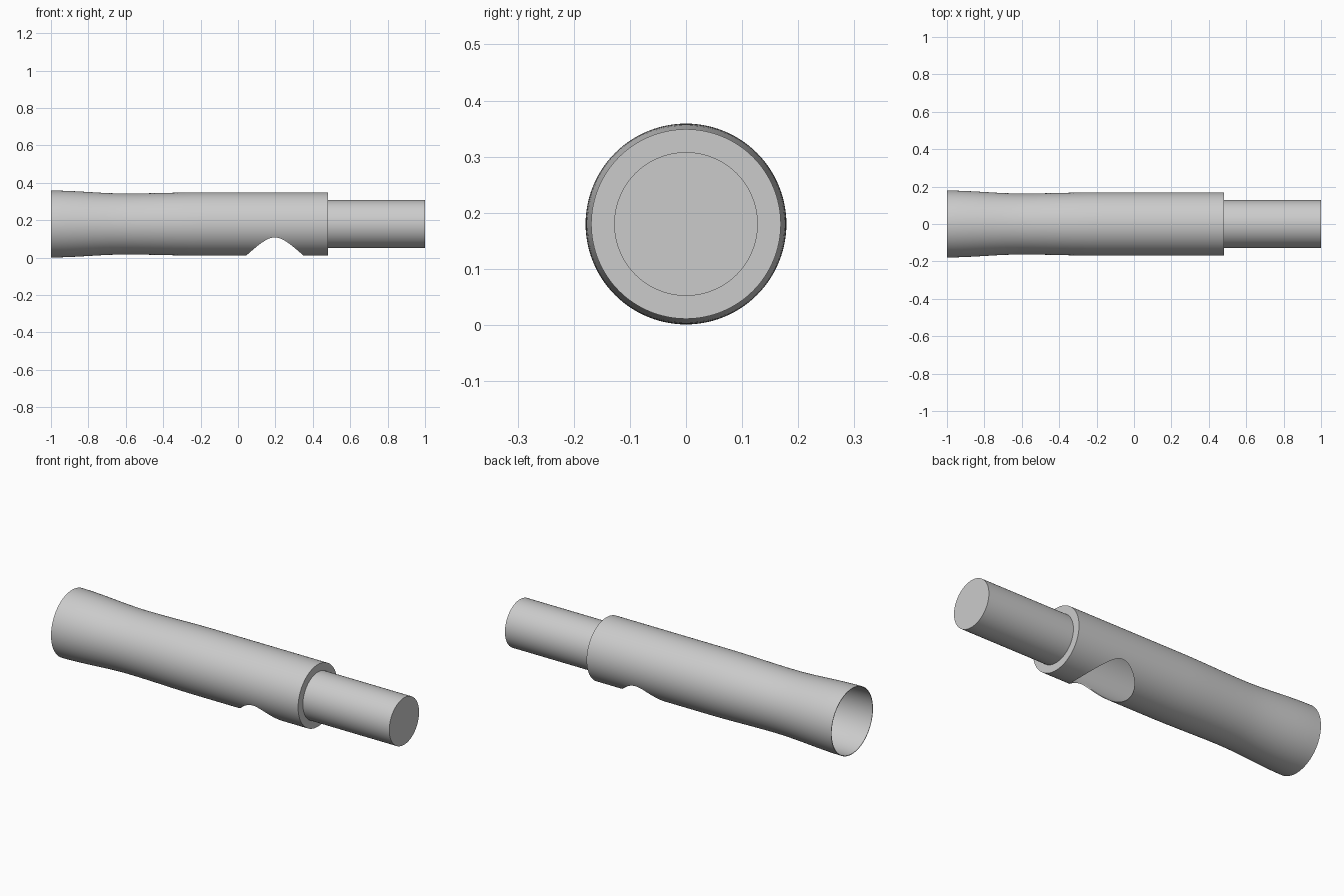
import bpy, bmesh, math
from mathutils import Matrix

if "Cube" in bpy.data.objects:
    bpy.data.objects.remove(bpy.data.objects["Cube"], do_unlink=True)

AXIS_Z = 0.18
SIDES = 96

grey = bpy.data.materials.new("plain grey")
grey.use_nodes = True
grey.diffuse_color = (0.6, 0.6, 0.6, 1)
grey.node_tree.nodes["Principled BSDF"].inputs["Base Color"].default_value = (0.6, 0.6, 0.6, 1)


def lathe(name, profile):
    """Spin (x, radius) points around the long axis."""
    bm = bmesh.new()
    verts = [bm.verts.new((x, 0, r)) for x, r in profile]
    edges = [bm.edges.new(pair) for pair in zip(verts, verts[1:])]
    bmesh.ops.spin(bm, geom=verts + edges, cent=(0, 0, 0), axis=(1, 0, 0),
                   angle=math.tau, steps=SIDES, use_merge=True)
    bmesh.ops.remove_doubles(bm, verts=bm.verts, dist=1e-5)
    bmesh.ops.recalc_face_normals(bm, faces=bm.faces)
    mesh = bpy.data.meshes.new(name)
    bm.to_mesh(mesh)
    bm.free()
    obj = bpy.data.objects.new(name, mesh)
    obj.location.z = AXIS_Z
    bpy.context.collection.objects.link(obj)
    mesh.materials.append(grey)
    return obj


def ease(a, b, t):
    return a + (b - a) * t * t * (3 - 2 * t)


def sleeve_radius(x):
    """Flared mouth, slim waist, then a straight barrel."""
    if x < -0.6:
        return ease(0.179, 0.163, (x + 1) / 0.4)
    if x < -0.2:
        return ease(0.163, 0.169, (x + 0.6) / 0.4)
    return 0.169


def select_only(obj):
    bpy.ops.object.select_all(action='DESELECT')
    obj.select_set(True)
    bpy.context.view_layer.objects.active = obj


# Thin hollow sleeve, open at the flared mouth and closed at the shoulder
WALL, SHOULDER, RINGS = 0.003, 0.48, 37
xs = [-1 + (SHOULDER + 1) * i / RINGS for i in range(RINGS + 1)]
outer = [(x, sleeve_radius(x)) for x in xs]
inner = [(min(x, SHOULDER - WALL), r - WALL) for x, r in reversed(outer)]
sleeve = lathe("sleeve", [(SHOULDER, 0)] + outer[::-1] + inner[::-1]
               + [(SHOULDER - WALL, 0)])

# Round hole through the underside of the sleeve
bm = bmesh.new()
bmesh.ops.create_cone(bm, cap_ends=True, segments=SIDES, radius1=0.153,
                      radius2=0.153, depth=0.3,
                      matrix=Matrix.Translation((0.197, 0, AXIS_Z - 0.18)))
cut_mesh = bpy.data.meshes.new("hole_cutter")
bm.to_mesh(cut_mesh)
bm.free()
cutter = bpy.data.objects.new("hole_cutter", cut_mesh)
cutter.hide_render = True
bpy.context.collection.objects.link(cutter)

cut = sleeve.modifiers.new("hole", 'BOOLEAN')
cut.operation, cut.solver, cut.object = 'DIFFERENCE', 'EXACT', cutter
select_only(sleeve)
bpy.ops.object.modifier_apply(modifier=cut.name)
bpy.data.objects.remove(cutter, do_unlink=True)

# Solid rod standing out of the shoulder
rod = lathe("rod", [(SHOULDER - 0.001, 0.128), (1, 0.128), (1, 0)])

for part in (sleeve, rod):
    select_only(part)
    bpy.ops.object.shade_smooth_by_angle(angle=math.radians(30))
